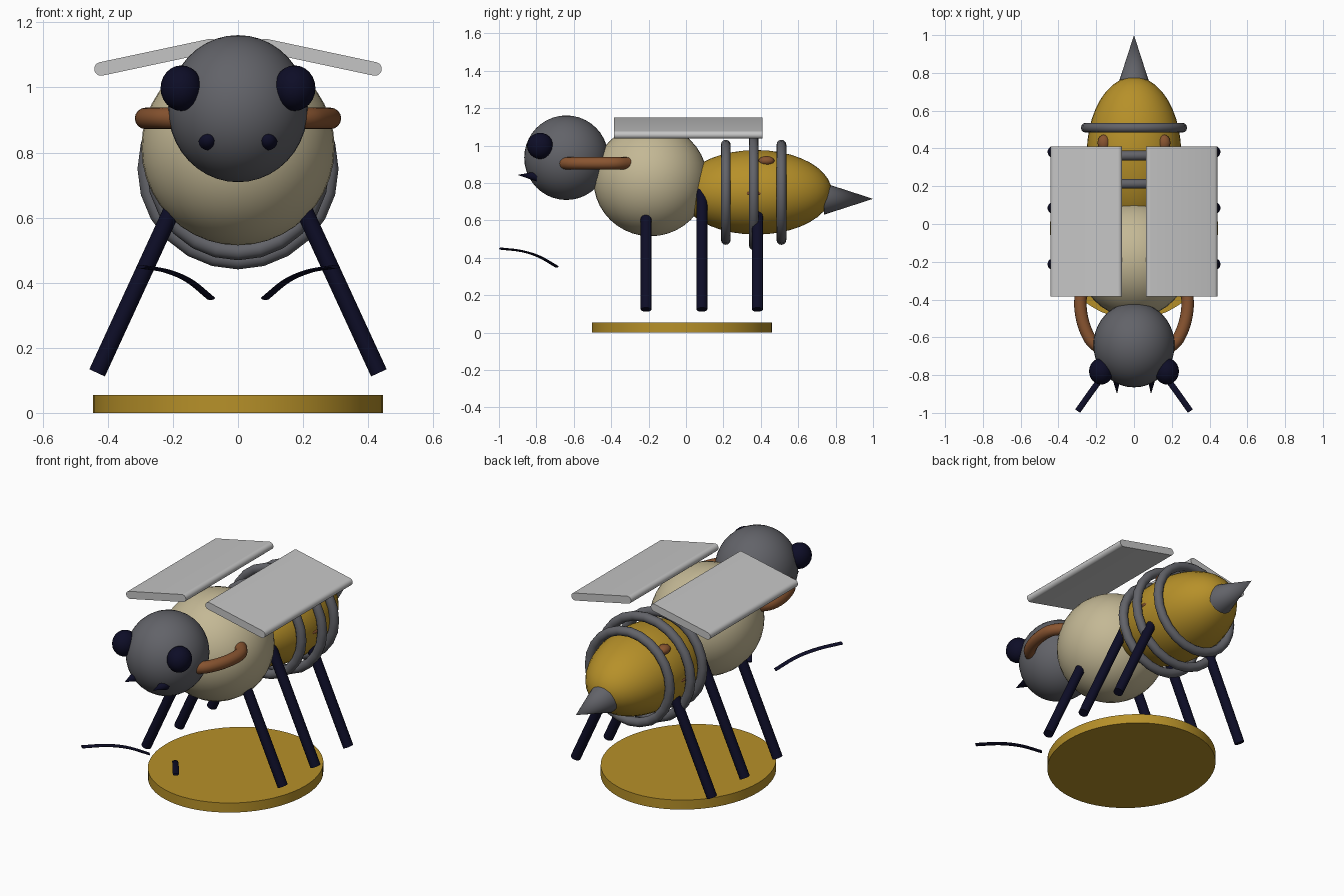
import bpy, bmesh, math
from mathutils import Vector

if "Cube" in bpy.data.objects:
    bpy.data.objects.remove(bpy.data.objects["Cube"])


def material(name, rgb):
    m = bpy.data.materials.new(name)
    m.diffuse_color = (*rgb, 1)
    m.use_nodes = True
    m.node_tree.nodes["Principled BSDF"].inputs["Base Color"].default_value = m.diffuse_color
    return m


GOLD = material("gold", (0.47, 0.28, 0.022))
CREAM = material("cream", (0.55, 0.48, 0.30))
GREY = material("dark grey", (0.122, 0.124, 0.14))
NAVY = material("navy", (0.004, 0.004, 0.02))
BROWN = material("brown", (0.25, 0.09, 0.03))
PALE = material("pale grey", (0.56, 0.56, 0.56))


def finish(ob, name, mat, angle=40):
    ob.name = name
    ob.data.materials.clear()
    ob.data.materials.append(mat)
    bpy.ops.object.select_all(action='DESELECT')
    ob.select_set(True)
    bpy.context.view_layer.objects.active = ob
    bpy.ops.object.shade_smooth_by_angle(angle=math.radians(angle))
    return ob


def from_bmesh(bm, name, mat):
    bmesh.ops.recalc_face_normals(bm, faces=bm.faces[:])
    me = bpy.data.meshes.new(name)
    bm.to_mesh(me)
    bm.free()
    ob = bpy.data.objects.new(name, me)
    bpy.context.collection.objects.link(ob)
    return finish(ob, name, mat)


def ball(name, loc, radii, mat, segs=32):
    bpy.ops.mesh.primitive_uv_sphere_add(segments=segs, ring_count=segs // 2, location=loc)
    ob = bpy.context.object
    ob.scale = radii
    return finish(ob, name, mat)


def cone(name, base, tip, radius, mat, segs=24):
    base, tip = Vector(base), Vector(tip)
    axis = tip - base
    bpy.ops.mesh.primitive_cone_add(vertices=segs, radius1=radius, radius2=0,
                                    depth=axis.length, location=(base + tip) / 2)
    ob = bpy.context.object
    ob.rotation_euler = axis.to_track_quat('Z', 'Y').to_euler()
    return finish(ob, name, mat)


def smooth_path(points, steps):
    """Catmull-Rom samples through the points."""
    p = [Vector(q) for q in points]
    p = [2 * p[0] - p[1]] + p + [2 * p[-1] - p[-2]]
    out = []
    for i in range(1, len(p) - 2):
        a, b, c, d = p[i - 1:i + 3]
        for s in range(steps):
            t = s / steps
            out.append(0.5 * (2 * b + (c - a) * t + (2 * a - 5 * b + 4 * c - d) * t * t
                              + (3 * b - a - 3 * c + d) * t ** 3))
    return out + [p[-2]]


def sweep(name, points, half_w, half_h, mat, sides=12, steps=6):
    """Elliptical tube with flat ends along a path."""
    path = smooth_path(points, steps)
    bm = bmesh.new()
    rings = []
    for i, c in enumerate(path):
        tan = (path[min(i + 1, len(path) - 1)] - path[max(i - 1, 0)]).normalized()
        side = tan.cross(Vector((0, 0, 1))).normalized()
        up = side.cross(tan)
        rings.append([bm.verts.new(c + side * half_w * math.cos(a) + up * half_h * math.sin(a))
                      for a in (2 * math.pi * k / sides for k in range(sides))])
    for r, q in zip(rings, rings[1:]):
        for k in range(sides):
            n = (k + 1) % sides
            bm.faces.new((r[k], r[n], q[n], q[k]))
    bm.faces.new(rings[0])
    bm.faces.new(rings[-1])
    return from_bmesh(bm, name, mat)


def wing(name, s):
    """Sloping slab with rounded long edges, extruded front to back."""
    inner, outer, r = Vector((0.083, 1.129)), Vector((0.421, 1.057)), 0.021
    d = (outer - inner).normalized()
    n = Vector((-d.y, d.x))
    prof = []
    for c, start in ((outer, 90), (inner, 270)):
        for k in range(9):
            a = math.radians(start - 180 * k / 8)
            prof.append(c + r * (d * math.cos(a) + n * math.sin(a)))
    bm = bmesh.new()
    face = bm.faces.new([bm.verts.new((s * p.x, -0.385, p.y)) for p in prof])
    new = bmesh.ops.extrude_face_region(bm, geom=[face])["geom"]
    bmesh.ops.translate(bm, vec=(0, 0.795, 0),
                        verts=[v for v in new if isinstance(v, bmesh.types.BMVert)])
    return from_bmesh(bm, name, PALE)


# Stand
bpy.ops.mesh.primitive_cylinder_add(vertices=64, radius=1, depth=0.055, location=(0, -0.022, 0.0275))
stand = bpy.context.object
stand.scale = (0.445, 0.481, 1)
bpy.ops.object.transform_apply(location=False, rotation=False, scale=True)
finish(stand, "stand", GOLD)

# Body
ball("head", (0, -0.64, 0.935), (0.215, 0.225, 0.226), GREY, 40)
ball("thorax", (0, -0.19, 0.815), (0.297, 0.305, 0.3), CREAM, 40)
ball("abdomen", (0, 0.375, 0.75), (0.25, 0.405, 0.226), GOLD, 40)
cone("stinger", (0, 0.737, 0.715), (0, 1.0, 0.715), 0.085, GREY)

# Abdomen bands
for i, (y, major) in enumerate(((0.213, 0.255), (0.362, 0.283), (0.51, 0.255))):
    bpy.ops.mesh.primitive_torus_add(major_segments=24, minor_segments=12, major_radius=major,
                                     minor_radius=0.026, location=(0, y, 0.75),
                                     rotation=(math.pi / 2, 0, 0))
    finish(bpy.context.object, f"band_{i + 1}", GREY)

# Paired parts
for s, tag in ((-1, "left"), (1, "right")):
    wing(f"wing_{tag}", s)
    ball(f"eye_{tag}", (s * 0.174, -0.78, 0.998), (0.064, 0.07, 0.07), NAVY, 24)
    cone(f"mandible_{tag}", (s * 0.093, -0.795, 0.835), (s * 0.09, -0.9, 0.843), 0.028, NAVY, 16)
    ball(f"upper_spot_{tag}", (s * 0.16, 0.43, 0.918), (0.033, 0.043, 0.026), BROWN, 16)
    ball(f"side_spot_{tag}", (s * 0.235, 0.363, 0.745), (0.02, 0.052, 0.013), BROWN, 16)
    sweep(f"arm_{tag}",
          [(s * x, y, 0.905) for x, y in ((0.17, -0.665), (0.232, -0.61), (0.275, -0.5),
                                          (0.28, -0.38), (0.225, -0.3))],
          0.033, 0.033, BROWN, 16)
    sweep(f"whisker_{tag}",
          [(s * 0.083, -0.69, 0.352), (s * 0.15, -0.785, 0.406),
           (s * 0.22, -0.88, 0.436), (s * 0.298, -0.99, 0.449)],
          0.016, 0.006, NAVY, 8)
    for pos, y in (("front", -0.213), ("middle", 0.085), ("rear", 0.382)):
        sweep(f"{pos}_leg_{tag}", [(s * 0.433, y, 0.123), (s * 0.13, y, 0.782)],
              0.029, 0.027, NAVY, 14, 1)
